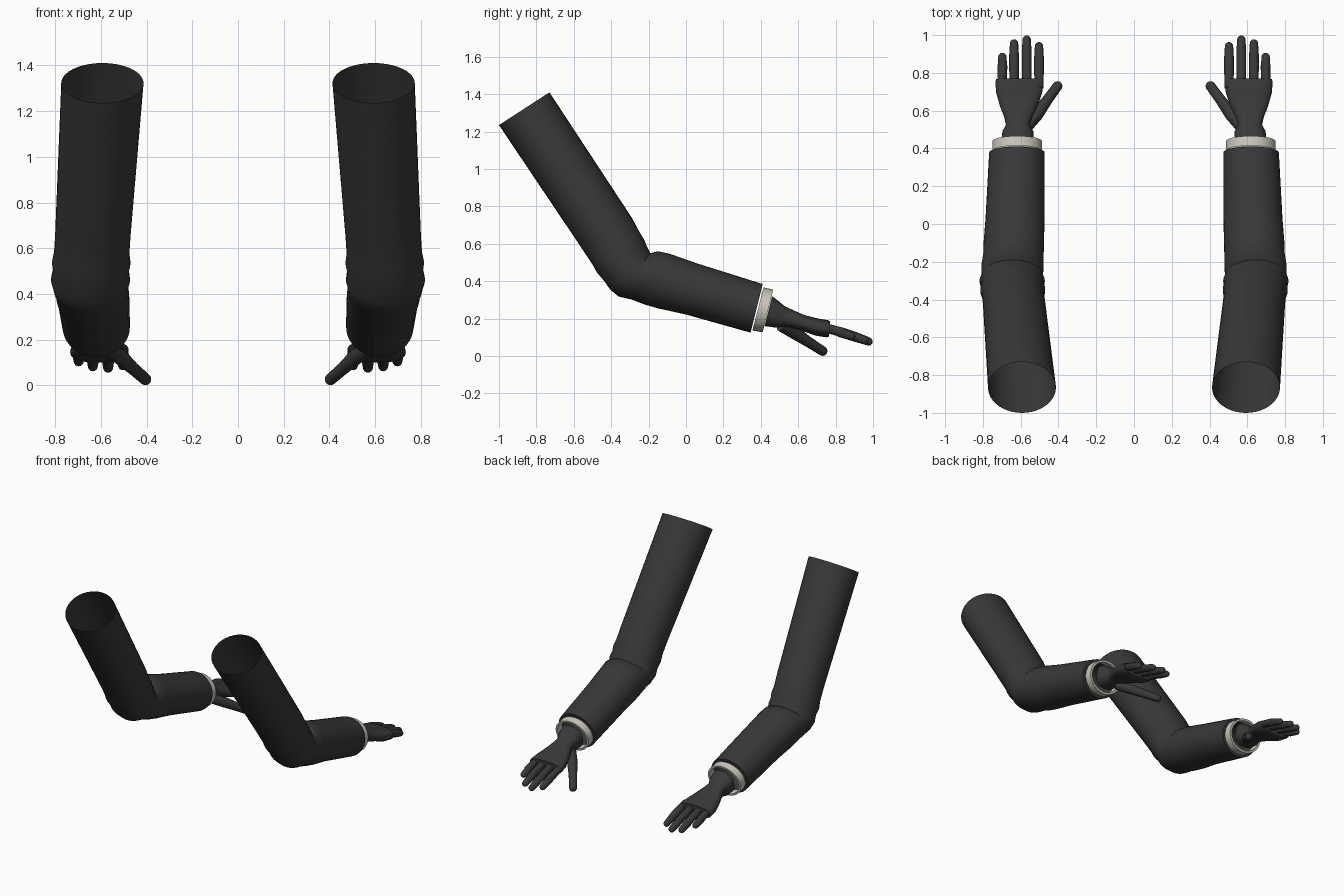
import bpy, bmesh, math
from mathutils import Vector

cube = bpy.data.objects.get("Cube")
if cube:
    bpy.data.objects.remove(cube)


def material(name, color):
    mat = bpy.data.materials.new(name)
    mat.use_nodes = True
    mat.diffuse_color = color
    mat.node_tree.nodes["Principled BSDF"].inputs["Base Color"].default_value = color
    return mat


CHARCOAL = material("charcoal cloth", (0.04, 0.04, 0.04, 1))
IVORY = material("ivory cuff", (0.6, 0.57, 0.51, 1))


def loft(name, rings, mat, cap_start=False, cap_end=False, angle=50):
    """Skin a list of equally sized point rings."""
    bm = bmesh.new()
    loops = [[bm.verts.new(p) for p in ring] for ring in rings]
    for a, b in zip(loops, loops[1:]):
        for i in range(len(a)):
            j = (i + 1) % len(a)
            bm.faces.new((a[i], a[j], b[j], b[i]))
    if cap_start:
        bm.faces.new(loops[0])
    if cap_end:
        bm.faces.new(loops[-1])
    bmesh.ops.recalc_face_normals(bm, faces=bm.faces)
    mesh = bpy.data.meshes.new(name)
    bm.to_mesh(mesh)
    bm.free()
    mesh.materials.append(mat)
    obj = bpy.data.objects.new(name, mesh)
    bpy.context.collection.objects.link(obj)
    bpy.ops.object.select_all(action="DESELECT")
    obj.select_set(True)
    bpy.context.view_layer.objects.active = obj
    bpy.ops.object.shade_smooth_by_angle(angle=math.radians(angle))
    return obj


def section(side, low, high, cx, rx, scale=1.0, power=1.0, n=40):
    """Oval ring spanning a low and a high point of the side profile."""
    low, high = Vector((0, *low)), Vector((0, *high))
    mid, half = (low + high) / 2, (high - low) / 2 * scale
    ring = []
    for i in range(n):
        t = math.tau * i / n
        c, s = math.cos(t), math.sin(t)
        c = math.copysign(abs(c) ** power, c)
        s = math.copysign(abs(s) ** power, s)
        ring.append(mid + half * s + Vector((side * (cx + rx * scale * c), 0, 0)))
    return ring


def digit(name, side, points, radii, mat):
    """Tapered round finger with a domed tip."""
    pts = [Vector((side * x, y, z)) for x, y, z in points]
    stations = list(zip(pts, radii))
    axis = (pts[-1] - pts[-2]).normalized()
    tip, r = stations[-1]
    for k in range(1, 5):
        a = math.radians(k * 21)
        stations.append((tip + axis * r * math.sin(a), r * math.cos(a)))
    direction = (pts[-1] - pts[0]).normalized()
    u = direction.cross(Vector((0, 0, 1))).normalized()
    v = u.cross(direction)
    rings = []
    for center, rad in stations:
        rings.append([center + rad * (u * math.cos(math.tau * i / 16) + v * math.sin(math.tau * i / 16))
                      for i in range(16)])
    loft(name, rings, mat, True, True, 60)


# Sleeve: low profile point, high profile point, centre x, half width
SLEEVE = [
    ((-1, 1.235), (-.73, 1.41), .593, .18),
    ((-.55, .565), (-.29, .74), .635, .165),
    ((-.5, .49), (-.25, .665), .64, .165),
    ((-.475, .445), (-.225, .625), .642, .172),
    ((-.44, .405), (-.215, .6), .643, .166),
    ((-.405, .355), (-.2, .57), .645, .173),
    ((-.36, .318), (-.19, .55), .645, .163),
    ((-.29, .302), (-.15, .56), .643, .165),
    ((-.22, .275), (-.09, .548), .638, .16),
    ((-.15, .255), (-.04, .53), .636, .16),
    ((0, .222), (.06, .495), .63, .156),
    ((.345, .125), (.41, .385), .62, .147),
]

# Wrist and palm profile
PALM = [
    ((.42, .16), (.46, .32), .615, .085),
    ((.48, .152), (.5, .29), .615, .082),
    ((.52, .157), (.53, .265), .615, .063),
    ((.56, .152), (.57, .247), .613, .074),
    ((.62, .135), (.63, .22), .61, .1),
    ((.69, .11), (.7, .202), .608, .122),
    ((.75, .1), (.757, .192), .607, .127),
    ((.765, .104), (.77, .186), .607, .123),
]

# Fingers: name, x, reach along y
FINGERS = [("index", .503, .965), ("middle", .568, 1.0),
           ("ring", .635, .98), ("little", .697, .908)]

for label, side in (("left", 1), ("right", -1)):
    # Open sleeve whose wrist edge folds inward
    rings = [section(side, *row) for row in SLEEVE]
    rings.append(section(side, *SLEEVE[-1], scale=.86))
    loft(label + "_sleeve", rings, CHARCOAL)

    # Hollow shirt cuff
    start = ((.355, .137), (.415, .367), .618, .132)
    end = ((.41, .127), (.466, .355), .618, .132)
    cuff = [section(side, *start), section(side, *end, scale=1.0),
            section(side, *end, scale=.88), section(side, *start, scale=.88)]
    loft(label + "_cuff", cuff, IVORY)

    # Hand
    rings = [section(side, *row, power=.8) for row in PALM]
    loft(label + "_palm", rings, CHARCOAL, True, True)
    for name, x, reach in FINGERS:
        drop = .078 + (1 - reach) * .3
        digit(f"{label}_{name}_finger", side,
              [(x, .72, .158), (x, .84, .125), (x, reach - .09, drop + .023), (x, reach - .024, drop)],
              [.024, .026, .026, .022], CHARCOAL)
    digit(label + "_thumb", side,
          [(.575, .51, .165), (.515, .58, .125), (.46, .655, .075), (.405, .73, .027)],
          [.034, .035, .028, .026], CHARCOAL)
